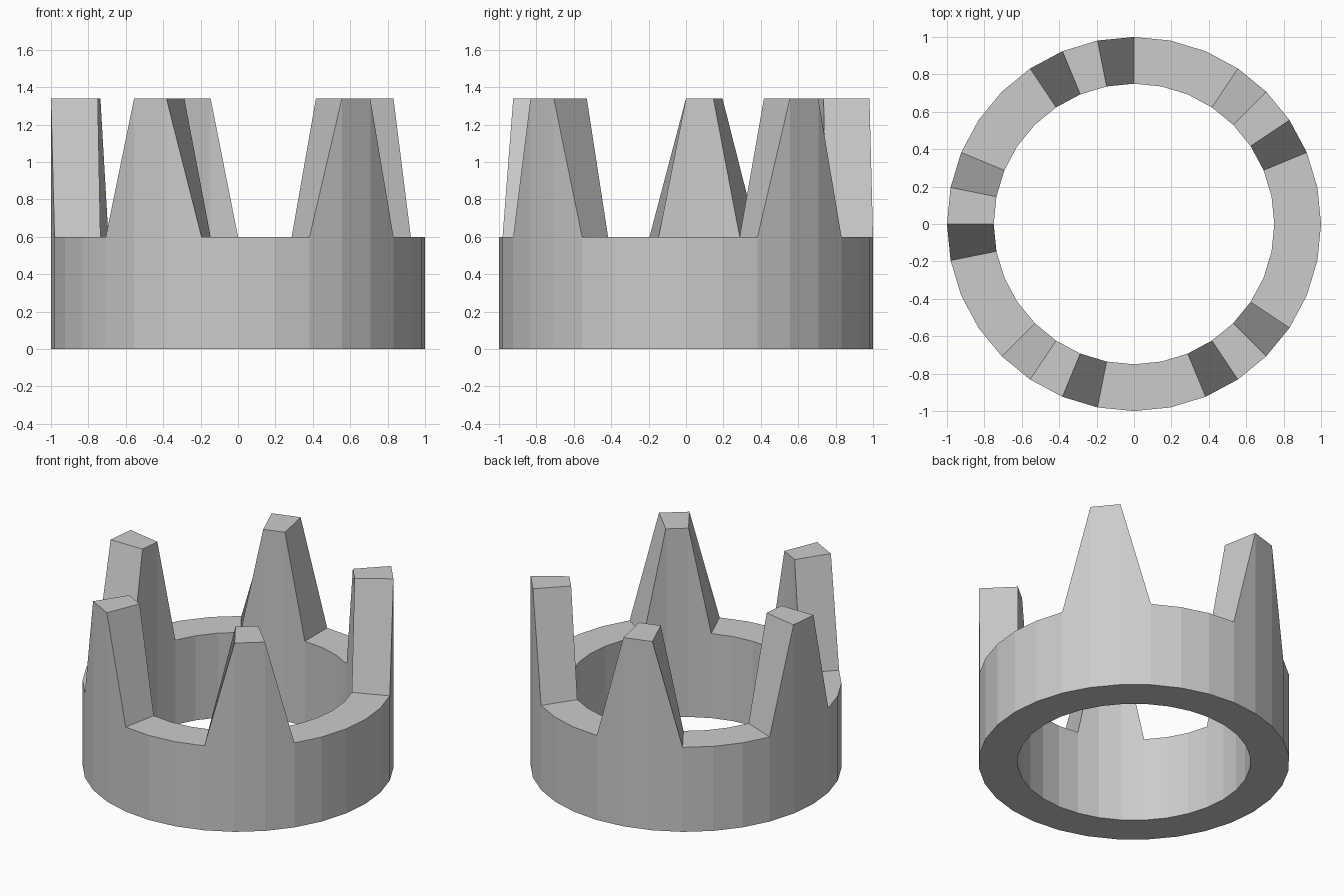
import bpy, bmesh, math

if "Cube" in bpy.data.objects:
    bpy.data.objects.remove(bpy.data.objects["Cube"])

SEGMENTS = 32
OUTER_R, INNER_R = 1.0, 0.75
RIM_Z, TIP_Z = 0.6, 1.34
TOOTH_STARTS = range(2, SEGMENTS, 6)   # five teeth, each three segments wide

# The two middle corners of every tooth are raised to the tip height
raised = {start + i for start in TOOTH_STARTS for i in (1, 2)}

bm = bmesh.new()


def profile(k):
    """Cross-section of the ring wall at corner k."""
    a = math.tau * k / SEGMENTS
    top = TIP_Z if k in raised else RIM_Z
    section = ((OUTER_R, 0), (OUTER_R, top), (INNER_R, top), (INNER_R, 0))
    return [bm.verts.new((r * math.cos(a), r * math.sin(a), z)) for r, z in section]


# Ring with tapered teeth: bridge neighbouring cross-sections
sections = [profile(k) for k in range(SEGMENTS)]
for k in range(SEGMENTS):
    a, b = sections[k], sections[(k + 1) % SEGMENTS]
    for i in range(4):
        j = (i + 1) % 4
        bm.faces.new((a[i], b[i], b[j], a[j]))

bmesh.ops.recalc_face_normals(bm, faces=bm.faces)
mesh = bpy.data.meshes.new("toothed_ring")
bm.to_mesh(mesh)
bm.free()
ring = bpy.data.objects.new("toothed_ring", mesh)
bpy.context.collection.objects.link(ring)
